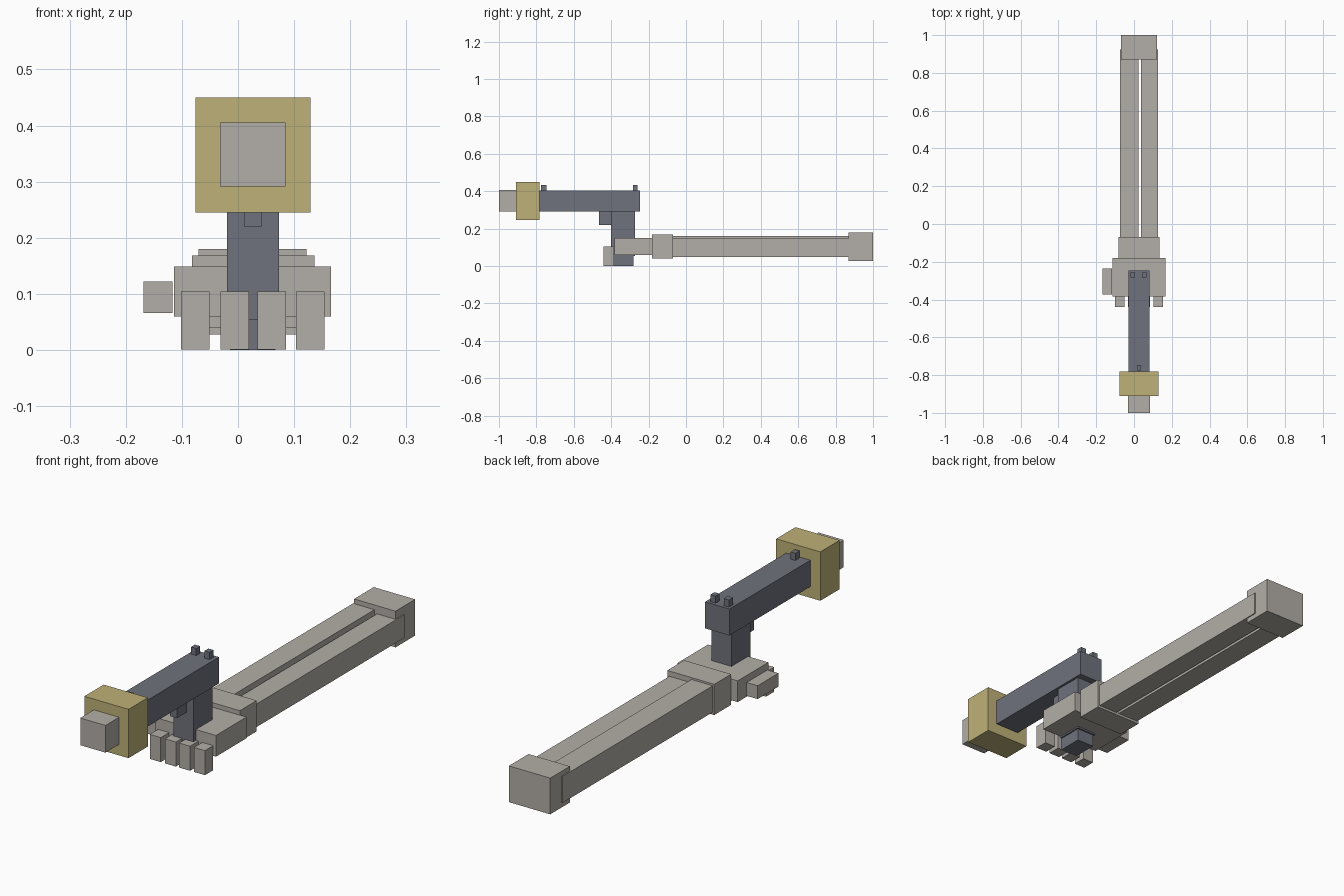
import bpy
import bmesh

if "Cube" in bpy.data.objects:
    bpy.data.objects.remove(bpy.data.objects["Cube"])


def material(name, color):
    m = bpy.data.materials.new(name)
    m.diffuse_color = (*color, 1)
    m.use_nodes = True
    m.node_tree.nodes["Principled BSDF"].inputs["Base Color"].default_value = m.diffuse_color
    return m


BONE = material("bone_grey", (0.45, 0.42, 0.385))
STEEL = material("dark_steel", (0.162, 0.17, 0.205))
BRASS = material("dull_brass", (0.52, 0.44, 0.185))


def box(name, x, y, z, mat):
    """Box from its (min, max) extent on each axis."""
    bm = bmesh.new()
    bmesh.ops.create_cube(bm, size=1)
    for v in bm.verts:
        for i, (lo, hi) in enumerate((x, y, z)):
            v.co[i] = lo if v.co[i] < 0 else hi
    me = bpy.data.meshes.new(name)
    bm.to_mesh(me)
    bm.free()
    me.materials.append(mat)
    ob = bpy.data.objects.new(name, me)
    bpy.context.collection.objects.link(ob)
    return ob


# Forearm: elbow, two long bones and wrist
box("elbow", (-0.07, 0.122), (0.87, 1.0), (0.028, 0.18), BONE)
box("forearm_bone_left", (-0.075, 0.024), (-0.07, 0.925), (0.049, 0.16), BONE)
box("forearm_bone_right", (0.036, 0.126), (-0.07, 0.925), (0.049, 0.146), BONE)
box("wrist", (-0.082, 0.136), (-0.182, -0.07), (0.039, 0.168), BONE)

# Hand: palm, thumb and four curled fingers
box("palm", (-0.114, 0.166), (-0.383, -0.18), (0.06, 0.149), BONE)
box("thumb", (-0.168, -0.117), (-0.373, -0.235), (0.066, 0.122), BONE)
for i, cx in enumerate((-0.076, -0.006, 0.06, 0.129)):
    box(f"finger_{i + 1}", (cx - 0.0255, cx + 0.0255), (-0.44, -0.385), (0.001, 0.104), BONE)

# Pistol: grip, magazine base, trigger and barrel
box("grip", (-0.02, 0.073), (-0.4, -0.273), (0.053, 0.3), STEEL)
box("magazine_base", (-0.014, 0.067), (-0.388, -0.28), (0, 0.053), STEEL)
box("trigger", (0.011, 0.042), (-0.465, -0.4), (0.22, 0.293), STEEL)
box("barrel", (-0.03, 0.083), (-0.79, -0.245), (0.292, 0.403), STEEL)

# Sights
box("front_sight", (0.015, 0.037), (-0.775, -0.747), (0.403, 0.433), STEEL)
for side, cx in (("left", -0.007), ("right", 0.055)):
    box(f"rear_sight_{side}", (cx - 0.012, cx + 0.012), (-0.284, -0.258), (0.403, 0.433), STEEL)

# Muzzle
box("muzzle_collar", (-0.076, 0.129), (-0.91, -0.782), (0.245, 0.45), BRASS)
box("muzzle_tip", (-0.032, 0.085), (-1.0, -0.91), (0.291, 0.405), BONE)
